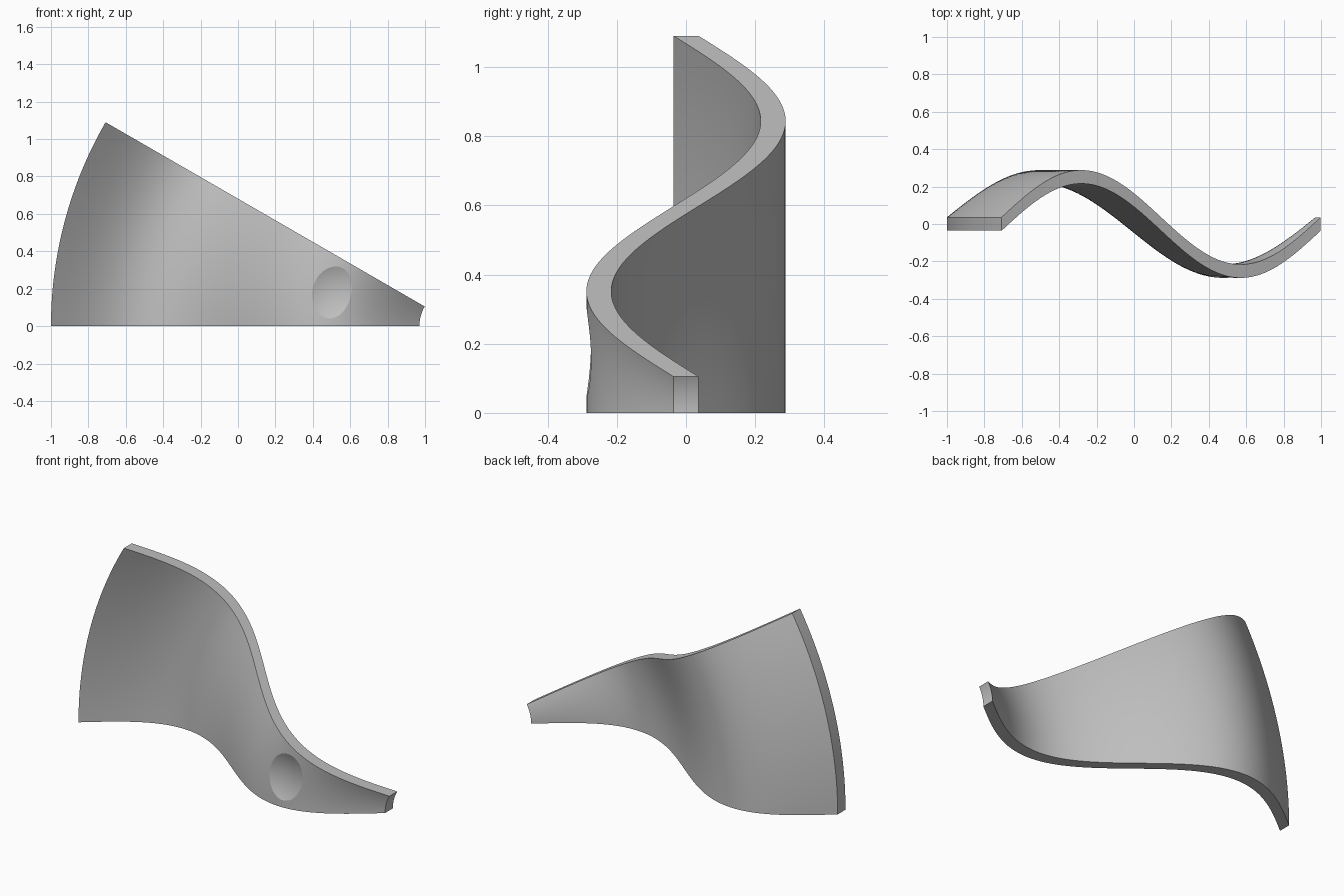
import bpy, bmesh
from math import sin, cos, pi, radians

if "Cube" in bpy.data.objects:
    bpy.data.objects.remove(bpy.data.objects["Cube"], do_unlink=True)

# Ring sector in the xz plane, rippled along its radius
APEX_X, R_IN, R_OUT, SWEEP = 1.18, 0.21, 2.18, radians(30)
WAVE, HALF_THICK = 0.252, 0.036
N_R, N_A = 96, 24

grey = bpy.data.materials.new("plain grey")
grey.use_nodes = True
colour = (0.53, 0.53, 0.53, 1)
grey.diffuse_color = colour
grey.node_tree.nodes["Principled BSDF"].inputs["Base Color"].default_value = colour


def make_object(name, bm):
    mesh = bpy.data.meshes.new(name)
    bm.to_mesh(mesh)
    bm.free()
    mesh.materials.append(grey)
    obj = bpy.data.objects.new(name, mesh)
    bpy.context.collection.objects.link(obj)
    return obj


def sector_point(i, j):
    t, a = i / N_R, SWEEP * j / N_A
    r = R_OUT + (R_IN - R_OUT) * t
    return APEX_X - r * cos(a), WAVE * sin(2 * pi * t), r * sin(a)


# Wavy plate: front sheet extruded straight back
bm = bmesh.new()
grid = []
for i in range(N_R + 1):
    row = []
    for j in range(N_A + 1):
        x, y, z = sector_point(i, j)
        row.append(bm.verts.new((x, y - HALF_THICK, z)))
    grid.append(row)
for i in range(N_R):
    for j in range(N_A):
        bm.faces.new((grid[i][j], grid[i + 1][j], grid[i + 1][j + 1], grid[i][j + 1]))
extruded = bmesh.ops.extrude_face_region(bm, geom=bm.faces[:], use_keep_orig=True)
back = [g for g in extruded["geom"] if isinstance(g, bmesh.types.BMVert)]
bmesh.ops.translate(bm, verts=back, vec=(0, 2 * HALF_THICK, 0))
bmesh.ops.recalc_face_normals(bm, faces=bm.faces[:])
plate = make_object("wavy_plate", bm)

# Shallow round thumb recess on the front crest
RECESS_R, RECESS_DEPTH = 0.36, 0.029
x, y, z = sector_point(N_R * 3 // 4, N_A // 2)
bm = bmesh.new()
bmesh.ops.create_uvsphere(bm, u_segments=96, v_segments=64, radius=RECESS_R)
bmesh.ops.translate(bm, verts=bm.verts[:],
                    vec=(x, y - HALF_THICK + RECESS_DEPTH - RECESS_R, z))
cutter = make_object("recess_cutter", bm)
cutter.hide_render = True

cut = plate.modifiers.new("thumb_recess", "BOOLEAN")
cut.operation = "DIFFERENCE"
cut.solver = "EXACT"
cut.object = cutter
bpy.ops.object.select_all(action="DESELECT")
bpy.context.view_layer.objects.active = plate
plate.select_set(True)
bpy.ops.object.modifier_apply(modifier=cut.name)
bpy.data.objects.remove(cutter, do_unlink=True)
bpy.ops.object.shade_smooth_by_angle(angle=radians(20))
